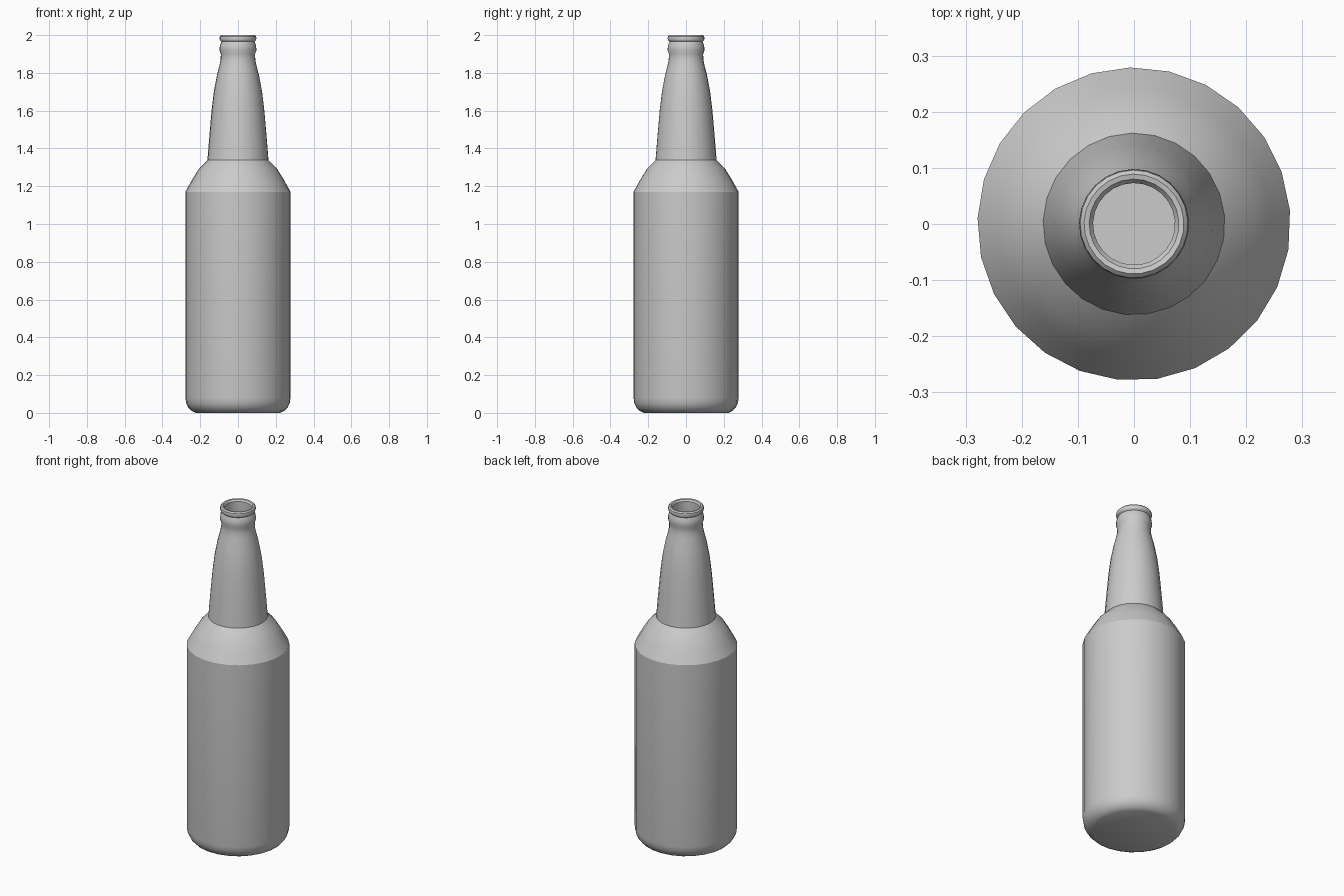
import bpy, bmesh, math
from mathutils import Matrix

cube = bpy.data.objects.get("Cube")
if cube:
    bpy.data.objects.remove(cube, do_unlink=True)

SIDES = 25

glass = bpy.data.materials.new("grey_glass")
glass.use_nodes = True
grey = (0.6, 0.6, 0.6, 1)
glass.diffuse_color = grey
glass.node_tree.nodes["Principled BSDF"].inputs["Base Color"].default_value = grey


def lathe(name, profile):
    """Revolve (radius, height) points around z."""
    bm = bmesh.new()
    verts = [bm.verts.new((r, 0, z)) for r, z in profile]
    edges = [bm.edges.new(pair) for pair in zip(verts, verts[1:])]
    bmesh.ops.spin(bm, geom=verts + edges, cent=(0, 0, 0), axis=(0, 0, 1),
                   angle=math.tau, steps=SIDES, use_merge=False)
    bmesh.ops.remove_doubles(bm, verts=bm.verts[:], dist=0.0005)
    bmesh.ops.rotate(bm, verts=bm.verts[:], cent=(0, 0, 0),
                     matrix=Matrix.Rotation(math.radians(5), 3, 'Z'))
    bmesh.ops.recalc_face_normals(bm, faces=bm.faces[:])
    mesh = bpy.data.meshes.new(name)
    bm.to_mesh(mesh)
    bm.free()
    mesh.materials.append(glass)
    obj = bpy.data.objects.new(name, mesh)
    bpy.context.collection.objects.link(obj)
    bpy.ops.object.select_all(action='DESELECT')
    obj.select_set(True)
    bpy.context.view_layer.objects.active = obj
    bpy.ops.object.shade_smooth_by_angle(angle=math.radians(28))
    return obj


base = [(0, 0), (0.225, 0), (0.247, 0.011), (0.264, 0.029),
        (0.275, 0.052), (0.279, 0.08)]
shoulder = [(0.279, 1.17), (0.243, 1.235), (0.207, 1.293), (0.162, 1.338)]
neck = [(0.153, 1.45), (0.14, 1.6), (0.128, 1.7), (0.111, 1.79),
        (0.098, 1.84), (0.092, 1.87)]
collar = [(0.091, 1.9), (0.098, 1.92), (0.096, 1.945), (0.088, 1.965)]
lip = [(0.095, 1.972), (0.098, 1.982), (0.096, 1.993), (0.089, 2.0),
       (0.08, 1.998), (0.073, 1.988)]
# Hollow inside, down to the floor
inside = [(0.073, 1.87), (0.12, 1.6), (0.142, 1.33), (0.187, 1.28),
          (0.259, 1.16), (0.259, 0.08), (0.22, 0.03), (0, 0.03)]

lathe("bottle", base + shoulder + neck + collar + lip + inside)
